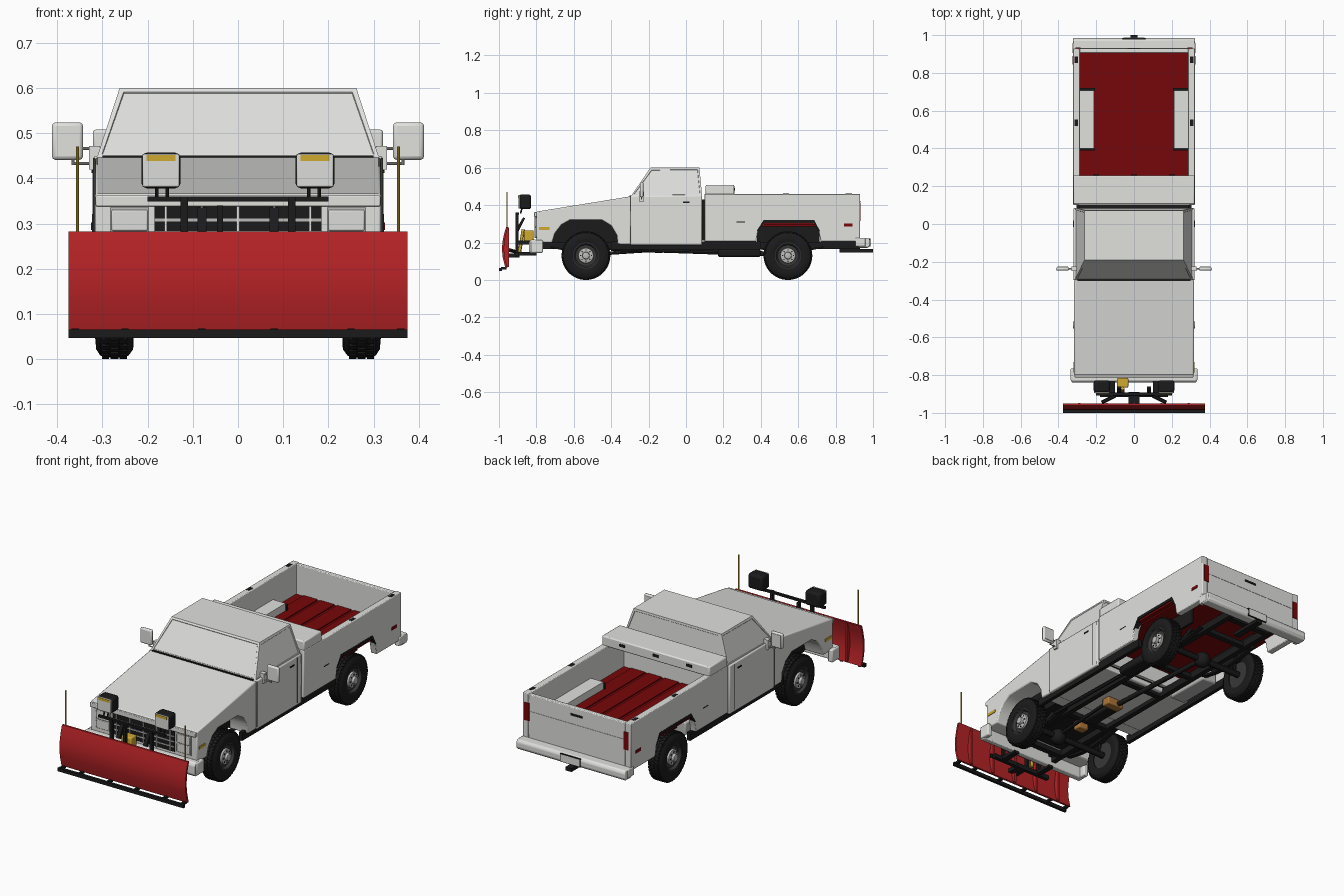
import bpy, bmesh, math
from mathutils import Vector, Matrix

if "Cube" in bpy.data.objects:
    bpy.data.objects.remove(bpy.data.objects["Cube"])

def material(name, r, g, b):
    m = bpy.data.materials.new(name)
    m.diffuse_color = (r, g, b, 1)
    m.use_nodes = True
    m.node_tree.nodes["Principled BSDF"].inputs["Base Color"].default_value = m.diffuse_color
    return m

BODY = material("light_grey_paint", .75, .75, .73)
GLASS = material("grey_glass", .72, .73, .71)
BLACK = material("black", .011, .011, .012)
DARK = material("dark_grey", .04, .04, .04)
RED = material("plow_red", .46, .016, .019)
FLOOR = material("deep_red", .185, .002, .003)
YELLOW = material("yellow", .62, .40, .03)
ORANGE = material("orange_brown", .42, .18, .04)
METAL = material("wheel_grey", .50, .50, .49)

def finish(name, bm, mats, mirror=False, bevel=0):
    bmesh.ops.recalc_face_normals(bm, faces=bm.faces)
    me = bpy.data.meshes.new(name)
    bm.to_mesh(me)
    bm.free()
    ob = bpy.data.objects.new(name, me)
    bpy.context.collection.objects.link(ob)
    for m in mats if isinstance(mats, list) else [mats]:
        me.materials.append(m)
    if bevel:
        b = ob.modifiers.new("bevel", 'BEVEL')
        b.width, b.segments, b.limit_method = bevel, 2, 'ANGLE'
    if mirror:
        ob.modifiers.new("mirror", 'MIRROR')
    return ob

def add_box(bm, x0, x1, y0, y1, z0, z1, rot=None):
    mat = Matrix.Translation(((x0+x1)/2, (y0+y1)/2, (z0+z1)/2)) @ Matrix.Diagonal((x1-x0, y1-y0, z1-z0, 1))
    bmesh.ops.create_cube(bm, size=1, matrix=(rot @ mat) if rot else mat)

def box(name, x0, x1, y0, y1, z0, z1, mat, mirror=False, bevel=0):
    bm = bmesh.new()
    add_box(bm, x0, x1, y0, y1, z0, z1)
    return finish(name, bm, mat, mirror, bevel)

def prism(name, pts, x0, x1, mat, mirror=False, bevel=0):
    """Side profile of (y, z) points pulled across x."""
    bm = bmesh.new()
    a = [bm.verts.new((x0, y, z)) for y, z in pts]
    b = [bm.verts.new((x1, y, z)) for y, z in pts]
    bm.faces.new(a)
    bm.faces.new(b[::-1])
    for i in range(len(pts)):
        j = (i+1) % len(pts)
        bm.faces.new((a[i], a[j], b[j], b[i]))
    return finish(name, bm, mat, mirror, bevel)

def tube(name, p, q, r, mat, mirror=False, segs=12):
    p, q = Vector(p), Vector(q)
    bm = bmesh.new()
    m = Matrix.Translation((p+q)/2) @ (q-p).to_track_quat('Z', 'Y').to_matrix().to_4x4()
    bmesh.ops.create_cone(bm, cap_ends=True, segments=segs, radius1=r, radius2=r, depth=(q-p).length, matrix=m)
    return finish(name, bm, mat, mirror)

def lathe(name, prof, y, z, mat, segs=40, mirror=True):
    """Profile of (x, radius) points spun about the axle."""
    bm = bmesh.new()
    rings = [[bm.verts.new((x, y+r*math.cos(2*math.pi*i/segs), z+r*math.sin(2*math.pi*i/segs)))
              for i in range(segs)] for x, r in prof]
    for a, b in zip(rings, rings[1:]):
        for i in range(segs):
            j = (i+1) % segs
            bm.faces.new((a[i], a[j], b[j], b[i]))
    bm.faces.new(rings[0])
    bm.faces.new(rings[-1])
    return finish(name, bm, mat, mirror)

# Front clip with wheel arches
prism("front_body", [(-.80, .20), (-.80, .365), (-.295, .447), (-.295, .19), (-.365, .19), (-.37, .24), (-.40, .29),
      (-.45, .32), (-.62, .32), (-.665, .295), (-.70, .25), (-.715, .20)], -.317, .317, BODY, bevel=.006)
box("inner_wheel_housing", -.21, .21, -.73, -.35, .20, .33, BLACK)

# Cab: lower box and tapered greenhouse with inset windows
box("cab_lower", -.32, .32, -.297, .086, .187, .45, BODY, bevel=.006)
bm = bmesh.new()
add_box(bm, -1, 1, -1, 1, 0, 1)
for v in bm.verts:
    top = v.co.z > .5
    sx, front = v.co.x, v.co.y < 0
    v.co = (sx*(.262 if top else .312), ((-.19 if top else -.295) if front else (.072 if top else .086)), .60 if top else .447)
bm.normal_update()
for f in [f for f in bm.faces if abs(f.normal.z) < .9]:
    front = f.normal.y < -.5
    bmesh.ops.inset_individual(bm, faces=[f], thickness=.014, depth=0)
    f.material_index = 1
    for g in bmesh.ops.inset_individual(bm, faces=[f], thickness=.002, depth=-.002)["faces"]:
        g.material_index = 2 if front else 0
finish("cab_greenhouse", bm, [BODY, GLASS, METAL])
box("cowl_strip", -.30, .30, -.302, -.292, .446, .451, BLACK)
box("door_rear_seam", .319, .3208, .047, .049, .20, .445, BLACK, True)
box("door_front_seam", .317, .3208, -.296, -.294, .20, .445, DARK, True)
box("door_handle", .319, .324, -.015, .018, .412, .418, BLACK, True)
box("rocker", .285, .305, -.40, .40, .162, .205, BLACK, True)
box("cab_bed_gap", -.29, .29, .08, .106, .21, .43, BLACK)

# Cargo bed
prism("bed_side", [(.10, .205), (.10, .46), (.93, .46), (.93, .205), (.72, .205), (.71, .26), (.68, .315),
      (.42, .315), (.385, .26), (.375, .205)], .287, .322, BODY, True, .004)
box("bed_front_wall", -.29, .29, .10, .118, .205, .46, BODY)
box("tailgate", -.289, .289, .905, .929, .205, .457, BODY, bevel=.004)
box("bed_floor", -.296, .296, .115, .907, .286, .297, FLOOR)
bm = bmesh.new()
for i in range(5):
    x = -.2 + .1*i
    add_box(bm, x-.042, x+.042, .12, .904, .295, .302)
finish("bed_floor_ribs", bm, FLOOR)
box("wheel_well", .212, .29, .40, .708, .29, .342, BODY, True)
for y in (.388, .708):
    box("wheel_well_end", .207, .29, y, y+.013, .29, .334, BLACK, True)
box("wheel_liner", .20, .212, .38, .715, .20, .29, BLACK, True)
prism("arch_black_lip", [(.378, .262), (.415, .321), (.685, .321), (.716, .262), (.71, .262), (.68, .305), (.42, .305),
      (.385, .262)], .298, .3232, BLACK, True)
prism("arch_red_edge", [(.415, .294), (.42, .305), (.68, .305), (.685, .294)], .29, .318, FLOOR, True)
for y in (.22, .535, .87):
    box("stake_pocket", .297, .315, y-.017, y+.017, .458, .4615, BLACK, True)
box("toolbox", -.321, .321, .105, .258, .455, .508, BODY, bevel=.006)
for x in (-.2, 0, .2):
    box("toolbox_latch", x-.016, x+.016, .256, .261, .478, .492, BLACK)
box("fuel_door", .3215, .3235, .27, .315, .308, .312, BLACK, True)
box("rear_side_marker", .321, .325, .845, .89, .286, .302, FLOOR, True)
box("tail_light", .282, .310, .926, .9335, .315, .41, FLOOR, True)
box("tailgate_handle", -.035, .035, .928, .933, .413, .423, BLACK)
box("tailgate_crease", -.285, .285, .9285, .9305, .366, .368, METAL)

# Bumpers and hitch
prism("rear_bumper", [(.925, .172), (.925, .225), (.975, .225), (.984, .212), (.984, .185), (.975, .172)], -.324, .324, BODY, bevel=.005)
box("rear_bumper_end", .30, .326, .905, .96, .178, .224, BODY, True, .004)
box("plate_frame", -.06, .06, .978, .986, .178, .222, BLACK)
box("plate", -.056, .056, .978, .9872, .181, .219, BODY)
box("hitch_bar", -.018, .018, .82, 1.0, .147, .165, BLACK)
prism("front_bumper", [(-.80, .14), (-.80, .215), (-.83, .215), (-.84, .20), (-.84, .155), (-.83, .14)], -.33, .33, BODY, bevel=.005)
box("front_bumper_end", .308, .336, -.83, -.765, .145, .213, BODY, True, .006)

# Grille and headlights
box("grille_recess", -.185, .185, -.804, -.798, .225, .338, BLACK)
for z in (.252, .28, .308):
    box("grille_bar", -.185, .185, -.807, -.80, z-.003, z+.003, METAL)
for x in (0, .08, .16):
    box("grille_upright", x-.003, x+.003, -.810, -.80, .225, .338, BODY, True)
box("grille_frame_top", -.315, .315, -.812, -.798, .338, .362, BODY, bevel=.003)
box("headlight_frame", .197, .283, -.805, -.798, .23, .335, METAL, True)
for z in (.234, .284):
    box("headlight", .2, .28, -.809, -.80, z, z+.046, GLASS, True, .003)
box("front_side_marker", .316, .320, -.785, -.73, .266, .282, YELLOW, True)

# Mirrors
box("mirror_head", .343, .412, -.247, -.228, .441, .524, BODY, True, .008)
box("mirror_glass", .350, .405, -.229, -.226, .449, .516, GLASS, True)
for z in (.433, .466):
    tube("mirror_arm", (.30, -.237, z), (.365, -.237, z), .003, METAL, True, 8)
box("mirror_mount", .305, .33, -.25, -.225, .42, .472, BODY, True)
tube("mirror_post", (.365, -.237, .43), (.365, -.237, .47), .003, METAL, True, 8)

# Wheels
for label, y in (("front", -.535), ("rear", .545)):
    z = .13
    lathe(label+"_tire", [(.25, .07), (.236, .07), (.231, .085), (.232, .108), (.242, .122), (.255, .127), (.292, .127),
          (.305, .122), (.314, .108), (.316, .085), (.311, .07), (.285, .07)], y, z, BLACK, 48)
    bm = bmesh.new()
    for i in range(40):
        for x0, x1, off in ((.246, .262, 0), (.265, .282, .5), (.285, .301, 0)):
            r = Matrix.Translation((0, y, z)) @ Matrix.Rotation((i+off)*2*math.pi/40, 4, 'X')
            add_box(bm, x0, x1, -.007, .007, .118, .130, r)
    finish(label+"_tread", bm, BLACK, True)
    lathe(label+"_rim", [(.24, .07), (.310, .072), (.310, .064), (.296, .056), (.296, .02)], y, z, DARK)
    lathe(label+"_wheel_disc", [(.293, .042), (.306, .040), (.309, .03), (.309, .02), (.322, .018), (.324, .012)], y, z, METAL, 24)
    bm = bmesh.new()
    for i in range(8):
        r = Matrix.Translation((0, y, z)) @ Matrix.Rotation(i*math.pi/4, 4, 'X')
        add_box(bm, .304, .311, -.003, .003, .026, .033, r)
    finish(label+"_wheel_holes", bm, BLACK, True)
    # Axle, differential and leaf springs
    tube(label+"_axle", (-.25, y, z), (.25, y, z), .017, BLACK)
    bm = bmesh.new()
    bmesh.ops.create_uvsphere(bm, u_segments=16, v_segments=10, radius=.042,
                              matrix=Matrix.Translation((0 if y > 0 else .06, y, z)))
    finish(label+"_differential", bm, BLACK)
    prism(label+"_leaf_spring", [(y-.19, .172), (y-.09, .152), (y, .146), (y+.09, .152), (y+.19, .172), (y+.19, .18),
          (y+.09, .163), (y, .16), (y-.09, .163), (y-.19, .18)], .155, .18, BLACK, True)
    tube(label+"_shock", (.19, y+.03, .13), (.15, y+.09, .22), .010, BLACK, True)

# Chassis
box("frame_rail", .118, .145, -.80, .93, .165, .205, BLACK, True)
for y in (-.74, -.38, .05, .3, .72, .9):
    box("crossmember", -.13, .13, y-.015, y+.015, .17, .195, BLACK)
tube("rear_driveshaft", (0, -.15, .165), (0, .53, .135), .013, BLACK)
tube("front_driveshaft", (.06, -.53, .135), (.06, -.15, .16), .009, BLACK)
box("gearbox", -.035, .035, -.36, -.14, .15, .19, BLACK, bevel=.008)
box("transfer_case", -.03, .07, -.17, -.12, .145, .187, ORANGE, bevel=.006)
box("oil_pan", -.04, .02, -.46, -.41, .15, .20, ORANGE, bevel=.006)
box("muffler", .17, .245, .17, .40, .122, .165, BLACK, bevel=.012)
tube("exhaust_pipe", (.19, -.40, .165), (.20, .18, .145), .010, BLACK)
box("fuel_tank", -.25, -.16, .10, .36, .16, .23, METAL, bevel=.008)

# Plow blade
arc = [(-.962, .282), (-.973, .245), (-.981, .205), (-.984, .165), (-.980, .12), (-.966, .064)]
prism("plow_blade", arc + [(y+.011, z) for y, z in arc[::-1]], -.375, .375, RED)
box("plow_cutting_edge", -.375, .375, -1.0, -.985, .047, .065, BLACK)
for x in (.08, .25, .36):
    box("edge_bolt", x-.008, x+.008, -.988, -.96, .056, .068, BLACK, True)
for x in (0, .145, .29):
    prism("plow_rib", [(-.955, .28), (-.972, .2), (-.972, .12), (-.96, .068), (-.947, .068), (-.947, .28)], x-.006, x+.006, RED, True)
tube("blade_marker", (.355, -.957, .27), (.355, -.957, .47), .0035, YELLOW, True, 8)

# Plow push frame, lift and hydraulics
box("push_beam", -.18, .18, -.915, -.895, .125, .148, BLACK)
box("push_arm", .10, .13, -.91, -.80, .13, .150, BLACK, True)
box("pivot_plate", -.03, .03, -.965, -.89, .12, .142, BLACK)
tube("angle_cylinder", (.10, -.91, .15), (.17, -.945, .16), .010, BLACK, True)
box("lift_post", .111, .127, -.912, -.895, .13, .36, BLACK, True)
box("lift_centre_post", -.047, -.033, -.912, -.895, .13, .34, BLACK)
box("lift_crossbar", -.127, .127, -.91, -.897, .20, .222, BLACK)
box("frame_mount", .10, .135, -.90, -.79, .19, .212, BLACK, True)
prism("lift_arm", [(-.91, .27), (-.87, .335), (-.86, .33), (-.895, .26)], -.09, -.07, BLACK, True)
box("hydraulic_pump", -.09, -.03, -.866, -.815, .205, .265, YELLOW, bevel=.006)
tube("lift_ram", (-.06, -.89, .15), (-.06, -.87, .27), .009, YELLOW)

# Plow lights
box("light_bar", -.20, .20, -.907, -.893, .349, .360, BLACK)
for x in (.157, .18):
    tube("light_stem", (x, -.885, .355), (x, -.875, .39), .004, BLACK, True, 8)
box("light_housing", .127, .214, -.892, -.828, .378, .457, BLACK, True, .012)
box("light_lens", .130, .211, -.8955, -.888, .381, .454, GLASS, True, .003)
box("light_amber_strip", .138, .203, -.898, -.893, .438, .452, YELLOW, True)

# Smooth the round parts while keeping edges crisp
bpy.ops.object.select_all(action='SELECT')
bpy.context.view_layer.objects.active = bpy.context.selected_objects[0]
bpy.ops.object.shade_smooth_by_angle(angle=math.radians(30))
